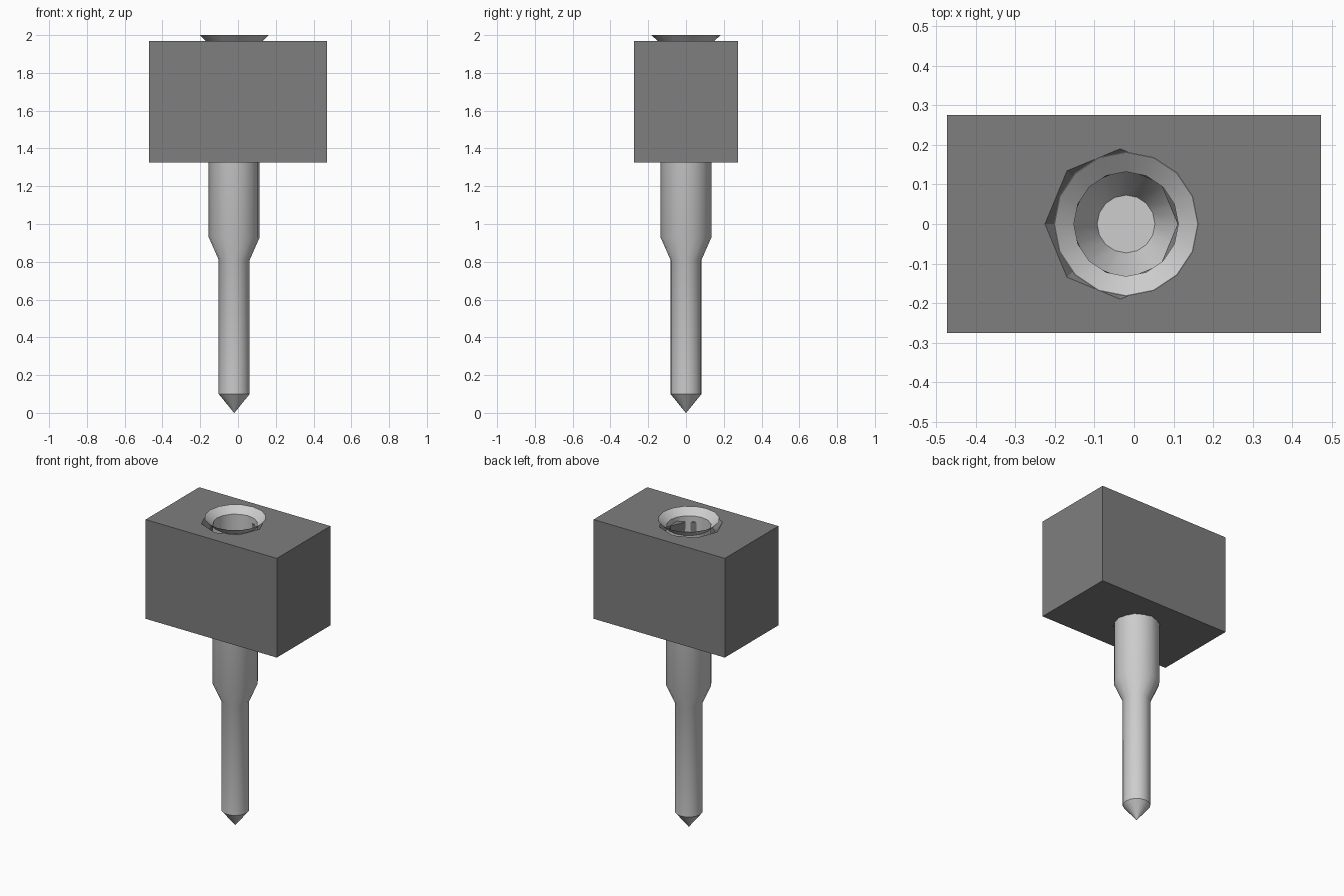
import bpy, bmesh, math

cube = bpy.data.objects.get("Cube")
if cube:
    bpy.data.objects.remove(cube, do_unlink=True)


def material(name, value):
    m = bpy.data.materials.new(name)
    m.use_nodes = True
    colour = (value, value, value, 1)
    m.diffuse_color = colour
    m.node_tree.nodes["Principled BSDF"].inputs["Base Color"].default_value = colour
    return m


def make_object(name, bm, mat):
    bmesh.ops.recalc_face_normals(bm, faces=bm.faces)
    mesh = bpy.data.meshes.new(name)
    bm.to_mesh(mesh)
    bm.free()
    mesh.materials.append(mat)
    ob = bpy.data.objects.new(name, mesh)
    bpy.context.collection.objects.link(ob)
    return ob


def loft(rings, sides):
    """Skin a stack of (centre x, radius, z) rings and cap both ends."""
    bm = bmesh.new()
    loops = []
    for cx, r, z in rings:
        angles = [2 * math.pi * i / sides for i in range(sides)]
        loops.append([bm.verts.new((cx + r * math.cos(a), r * math.sin(a), z))
                      for a in angles])
    for a, b in zip(loops, loops[1:]):
        for i in range(sides):
            j = (i + 1) % sides
            bm.faces.new((a[i], a[j], b[j], b[i]))
    bm.faces.new(loops[0])
    bm.faces.new(loops[-1])
    return bm


dark = material("dark grey", 0.21)
light = material("light grey", 0.61)
AXIS = -0.02

# Hollow stepped pin: pointed tip, shaft, sleeve, flared mouth, then the bore
profile = [(0.001, 0), (0.082, 0.1), (0.082, 0.81), (0.135, 0.93),
           (0.135, 1.955), (0.183, 2.0), (0.181, 2.0), (0.132, 1.96),
           (0.132, 0.93), (0.073, 0.81)]
pin = make_object("pin", loft([(AXIS, r, z) for r, z in profile], 16), light)
bpy.ops.object.select_all(action="DESELECT")
pin.select_set(True)
bpy.context.view_layer.objects.active = pin
bpy.ops.object.shade_smooth_by_angle(angle=math.radians(23.5))

# Rectangular head block
bm = bmesh.new()
bmesh.ops.create_cube(bm, size=1)
for v in bm.verts:
    v.co.x *= 0.944
    v.co.y *= 0.55
    v.co.z = v.co.z * 0.645 + 1.6475
block = make_object("head_block", bm, dark)

# Octagonal countersunk hole through the block
hole = [(AXIS, 0.14, 1.3), (-0.035, 0.145, 1.92),
        (-0.035, 0.19, 1.97), (-0.035, 0.19, 2.02)]
cutter = make_object("hole_cutter", loft(hole, 8), dark)
cut = block.modifiers.new("hole", "BOOLEAN")
cut.operation = "DIFFERENCE"
cut.solver = "EXACT"
cut.object = cutter
bpy.ops.object.select_all(action="DESELECT")
block.select_set(True)
bpy.context.view_layer.objects.active = block
bpy.ops.object.modifier_apply(modifier=cut.name)
bpy.data.objects.remove(cutter, do_unlink=True)
